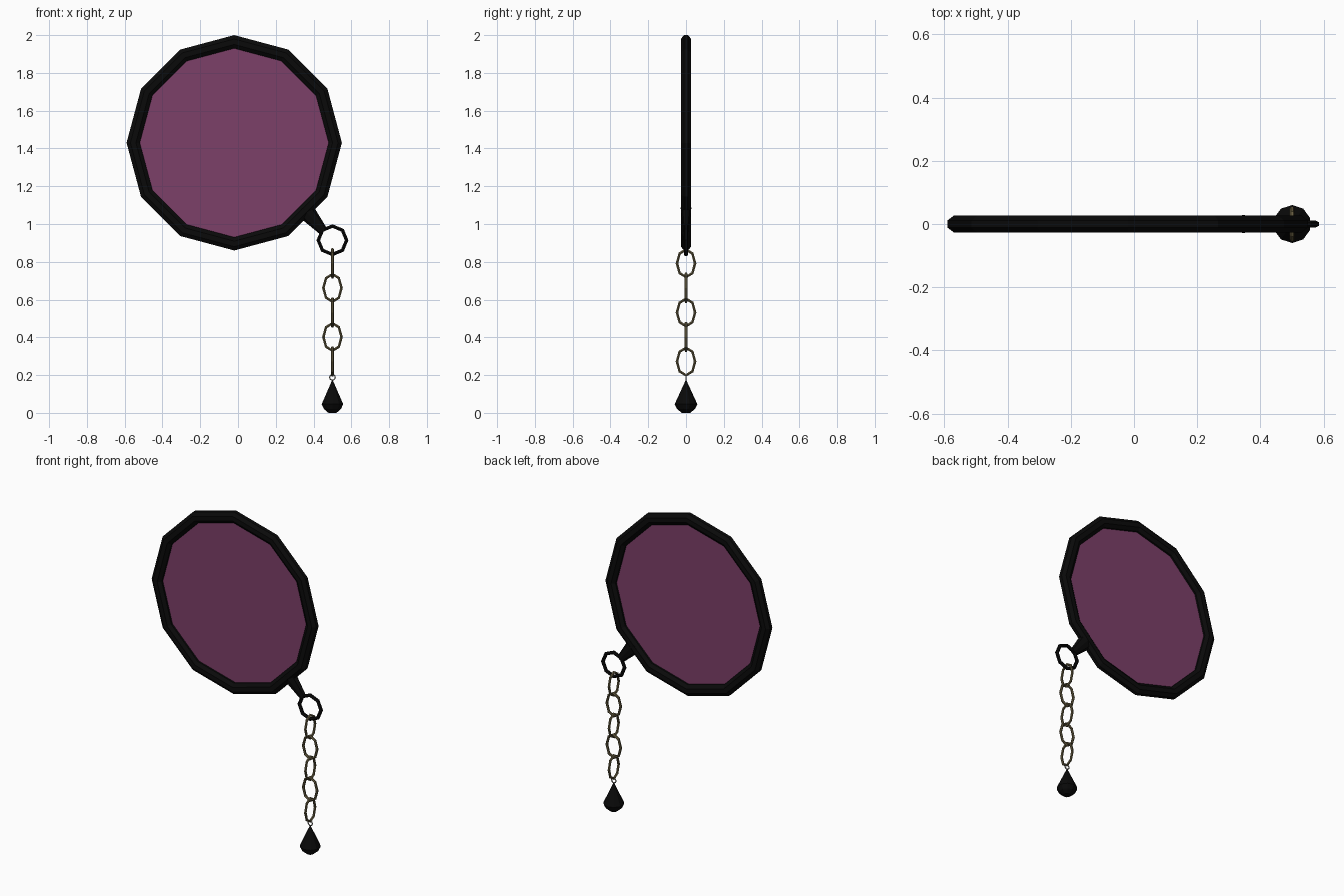
import bpy, bmesh, math
from mathutils import Matrix, Vector

if "Cube" in bpy.data.objects:
    bpy.data.objects.remove(bpy.data.objects["Cube"])


def material(name, color):
    m = bpy.data.materials.new(name)
    m.diffuse_color = color
    m.use_nodes = True
    m.node_tree.nodes["Principled BSDF"].inputs["Base Color"].default_value = m.diffuse_color
    return m


BLACK = material("black_metal", (0.003, 0.003, 0.003, 1))
BRASS = material("aged_brass", (0.13, 0.105, 0.05, 1))
SILVER = material("pale_metal", (0.3, 0.29, 0.26, 1))
GLASS = material("purple_glass", (0.2, 0.05, 0.14, 0.85))


def finish(bm, name, mat, matrix=Matrix()):
    bmesh.ops.recalc_face_normals(bm, faces=bm.faces)
    bm.transform(matrix)
    me = bpy.data.meshes.new(name)
    bm.to_mesh(me)
    bm.free()
    me.materials.append(mat)
    ob = bpy.data.objects.new(name, me)
    bpy.context.collection.objects.link(ob)
    return ob


def ring(name, mat, center, rx, rz, tube, sides, tube_sides, depth=None, turn=0):
    """Faceted ring in the xz plane, turned about z; tube = radial half width."""
    depth = depth or tube
    bm = bmesh.new()
    rows = []
    for i in range(sides):
        a = 2 * math.pi * i / sides
        row = []
        for j in range(tube_sides):
            b = 2 * math.pi * (j + 0.5) / tube_sides
            k = 1 / math.cos(math.pi / tube_sides)
            r = tube * k * math.cos(b)
            row.append(bm.verts.new(((rx + r) * math.cos(a), depth * k * math.sin(b),
                                     (rz + r) * math.sin(a))))
        rows.append(row)
    for i in range(sides):
        p, q = rows[i], rows[(i + 1) % sides]
        for j in range(tube_sides):
            n = (j + 1) % tube_sides
            bm.faces.new((p[j], p[n], q[n], q[j]))
    return finish(bm, name, mat, Matrix.Translation(center) @ Matrix.Rotation(turn, 4, 'Z'))


# Lens rim and glass
LENS = Vector((-0.02, 0, 1.43))
ring("lens_rim", BLACK, LENS, 0.535, 0.535, 0.035, 12, 8, depth=0.027)
bm = bmesh.new()
bmesh.ops.create_circle(bm, cap_ends=True, segments=12, radius=0.525)
finish(bm, "lens_glass", GLASS, Matrix.Translation(LENS) @ Matrix.Rotation(math.pi / 2, 4, 'X'))

# Tapered stem between rim and hanging ring
start, end = Vector((0.345, 0, 1.085)), Vector((0.452, 0, 0.962))
axis = end - start
bm = bmesh.new()
bmesh.ops.create_cone(bm, cap_ends=True, segments=8, radius1=0.052, radius2=0.024,
                      depth=axis.length)
finish(bm, "stem", BLACK, Matrix.Translation((start + end) / 2)
       @ Matrix.Diagonal((1, 0.55, 1, 1)) @ axis.to_track_quat('Z', 'Y').to_matrix().to_4x4())

# Hanging ring
X = 0.50
ring("hanging_ring", BLACK, (X, 0, 0.914), 0.075, 0.075, 0.0095, 8, 6)

# Chain links, alternating direction
for i in range(5):
    ring(f"chain_link_{i + 1}", BRASS, (X, 0, 0.792 - 0.13 * i), 0.048, 0.073, 0.007, 8, 6,
         turn=math.pi / 2 * ((i + 1) % 2))

# Small eyelet and pendant drop
ring("pendant_eyelet", SILVER, (X, 0, 0.188), 0.015, 0.015, 0.003, 10, 6)
bm = bmesh.new()
profile = [(0.06, 0.046), (0.047, 0.02), (0.022, 0.0)]
rows = [[bm.verts.new((r * math.sin(math.pi * i / 5), r * math.cos(math.pi * i / 5), z))
         for i in range(10)] for r, z in profile]
tip = bm.verts.new((0, 0, 0.177))
for i in range(10):
    n = (i + 1) % 10
    bm.faces.new((tip, rows[0][i], rows[0][n]))
    for a, b in zip(rows, rows[1:]):
        bm.faces.new((a[i], b[i], b[n], a[n]))
bm.faces.new(rows[-1])
finish(bm, "pendant_drop", BLACK, Matrix.Translation((X, 0, 0)))
